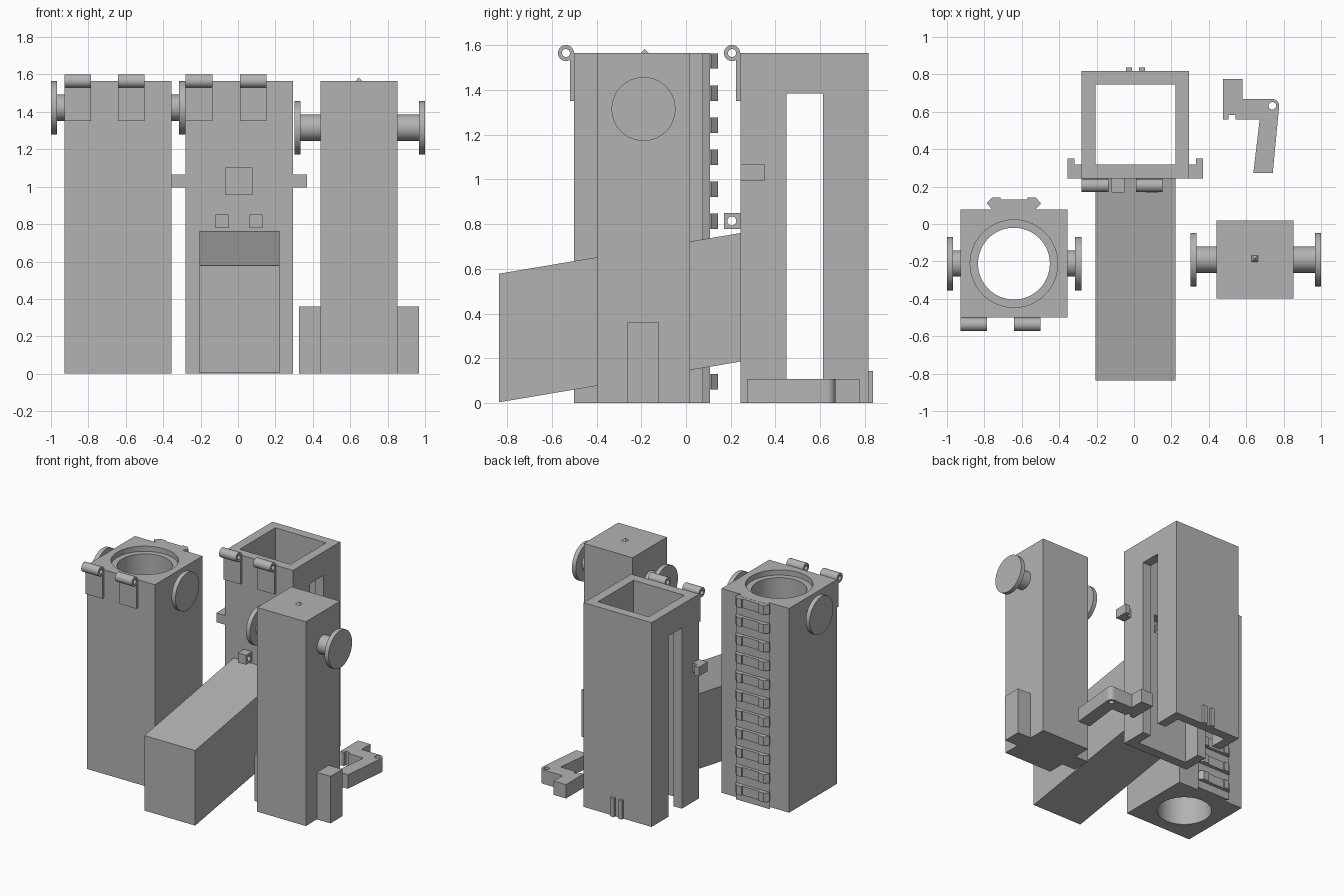
import bpy, bmesh, math
from mathutils import Vector

cube = bpy.data.objects.get("Cube")
if cube:
    bpy.data.objects.remove(cube, do_unlink=True)

grey = bpy.data.materials.new("plain_grey")
grey.use_nodes = True
grey.diffuse_color = (0.45, 0.45, 0.45, 1)
grey.node_tree.nodes["Principled BSDF"].inputs["Base Color"].default_value = (0.45, 0.45, 0.45, 1)

H = 1.565  # height of the three towers


def prism(name, outline, lo, hi, axis="z"):
    """Extrude a closed outline along an axis: (x, y) along z, (y, z) along x."""
    place = (lambda p, d: (p[0], p[1], d)) if axis == "z" else (lambda p, d: (d, p[0], p[1]))
    bm = bmesh.new()
    face = bm.faces.new([bm.verts.new(place(p, lo)) for p in outline])
    ext = bmesh.ops.extrude_face_region(bm, geom=[face])
    verts = [g for g in ext["geom"] if isinstance(g, bmesh.types.BMVert)]
    bmesh.ops.translate(bm, verts=verts, vec=Vector(place((0, 0), hi - lo)))
    bmesh.ops.recalc_face_normals(bm, faces=bm.faces)
    mesh = bpy.data.meshes.new(name)
    bm.to_mesh(mesh)
    bm.free()
    mesh.materials.append(grey)
    ob = bpy.data.objects.new(name, mesh)
    bpy.context.collection.objects.link(ob)
    return ob


def rect(a0, a1, b0, b1):
    return [(a0, b0), (a1, b0), (a1, b1), (a0, b1)]


def box(name, x0, x1, y0, y1, z0, z1):
    return prism(name, rect(x0, x1, y0, y1), z0, z1)


def circle(a, b, r, n=48):
    return [(a + r * math.cos(2 * math.pi * i / n), b + r * math.sin(2 * math.pi * i / n)) for i in range(n)]


def activate(ob):
    bpy.ops.object.select_all(action="DESELECT")
    ob.select_set(True)
    bpy.context.view_layer.objects.active = ob


def cut(ob, *cutters):
    for cutter in cutters:
        mod = ob.modifiers.new("cut", "BOOLEAN")
        mod.operation, mod.solver, mod.object = "DIFFERENCE", "EXACT", cutter
        activate(ob)
        bpy.ops.object.modifier_apply(modifier=mod.name)
        bpy.data.objects.remove(cutter, do_unlink=True)


def smooth(ob):
    activate(ob)
    bpy.ops.object.shade_smooth_by_angle(angle=math.radians(30))


def hinge(name, x0, wall_y):
    """Pivot tube at the top edge with its mounting plate below."""
    x1, y = x0 + 0.143, wall_y - 0.037
    tube = prism(name + "_tube", circle(y, H, 0.036, 32), x0, x1, "x")
    cut(tube, prism("bore", circle(y, H, 0.018, 32), x0 - 0.1, x1 + 0.1, "x"))
    smooth(tube)
    box(name + "_plate", x0, x1, wall_y - 0.019, wall_y, 1.35, H)


def trunnion(name, wall_x, end_x, y, z):
    """Round stem with a wide disc at its outer end."""
    inner = end_x - math.copysign(0.033, end_x - wall_x)
    smooth(prism(name + "_stem", circle(y, z, 0.07), *sorted((wall_x, inner)), "x"))
    smooth(prism(name + "_disc", circle(y, z, 0.143), *sorted((inner, end_x)), "x"))


# Bored tower with a counterbore at the top
bored = box("bored_tower", -0.928, -0.355, -0.5, 0.077, 0, H)
cut(bored,
    prism("bore", circle(-0.642, -0.212, 0.192, 64), -0.1, H + 0.1),
    prism("counterbore", circle(-0.642, -0.212, 0.234, 64), H - 0.04, H + 0.1))
smooth(bored)
trunnion("bored_tower_right", -0.928, -1.0, -0.212, 1.422)
trunnion("bored_tower_left", -0.355, -0.282, -0.212, 1.422)
for i, x in enumerate((-0.928, -0.642)):
    hinge(f"bored_tower_hinge_{i}", x, -0.5)

# Toothed rail on the back of the bored tower
c = -0.642
prism("rail_base", [(c - 0.115, 0.077), (c + 0.115, 0.077), (c + 0.143, 0.107), (c - 0.143, 0.107)], 0, H)
half = [(0.143, 0.107), (0.143, 0.113), (0.115, 0.143), (0.072, 0.143), (0.072, 0.132)]
tooth = [(c + x, y) for x, y in half] + [(c - x, y) for x, y in reversed(half)]
for k in range(11):
    z = 1.495 - 0.1435 * k
    prism(f"rail_tooth_{k}", tooth, z, z + 0.069)

# Hollow tower with slotted sides and a front window
hollow = box("hollow_tower", -0.28, 0.295, 0.243, 0.817, 0, H)
cut(hollow,
    box("shaft", -0.207, 0.223, 0.317, 0.747, -0.1, H + 0.1),
    box("side_slots", -0.5, 0.5, 0.45, 0.612, -0.1, 1.385),
    box("window", -0.067, 0.078, 0.1, 0.4, 0.957, 1.1))
for i, x in enumerate((-0.28, 0.01)):
    hinge(f"hollow_tower_hinge_{i}", x, 0.243)

# Hooked arms on the sides of the hollow tower
for side, name in ((-1, "right"), (1, "left")):
    arm = [(0.2875, 0.243), (0.362, 0.243), (0.362, 0.35), (0.325, 0.35), (0.325, 0.317), (0.2875, 0.317)]
    prism(f"{name}_hook_arm", [(0.0075 + side * x, y) for x, y in arm], 0.995, 1.066)

# Pierced lugs on the front and ribs on the back
for i, x in enumerate((-0.12, 0.062)):
    lug = box(f"front_lug_{i}", x, x + 0.07, 0.169, 0.243, 0.778, 0.85)
    cut(lug, prism("pin_hole", circle(0.205, 0.814, 0.02, 32), x - 0.1, x + 0.2, "x"))
    smooth(lug)
for i, x in enumerate((-0.042, 0.026)):
    box(f"back_rib_{i}", x, x + 0.032, 0.817, 0.837, 0, 0.143)

# Sloping block joined to the front of the hollow tower
prism("sloping_block", [(-0.837, 0.003), (0.243, 0.185), (0.243, 0.76), (-0.837, 0.578)], -0.207, 0.223, "x")

# Solid tower with discs, feet and a small peak
box("solid_tower", 0.44, 0.853, -0.397, 0.018, 0, H)
trunnion("solid_tower_right", 0.44, 0.301, -0.19, 1.315)
trunnion("solid_tower_left", 0.853, 1.0, -0.19, 1.315)
box("right_foot", 0.325, 0.44, -0.263, -0.12, 0, 0.36)
box("left_foot", 0.853, 0.968, -0.263, -0.12, 0, 0.36)
bpy.ops.mesh.primitive_cone_add(vertices=4, radius1=0.025, radius2=0, depth=0.018,
                                location=(0.646, -0.185, H + 0.009), rotation=(0, 0, math.pi / 4))
peak = bpy.context.object
peak.name = "top_peak"
peak.data.materials.append(grey)

# Bent lever lying on the ground, with a rounded pierced corner
corner = [(0.74 + 0.036 * math.cos(a), 0.632 + 0.036 * math.sin(a))
          for a in (math.pi / 2 - i * math.pi / 20 for i in range(12))]
lever = prism("bent_lever", [(0.475, 0.775), (0.58, 0.775), (0.58, 0.668)] + corner +
              [(0.742, 0.272), (0.638, 0.272), (0.672, 0.56), (0.543, 0.56), (0.543, 0.582),
               (0.506, 0.582), (0.506, 0.56), (0.475, 0.56)], 0, 0.107)
cut(lever, prism("pin_hole", circle(0.74, 0.632, 0.02, 32), -0.1, 0.3))
smooth(lever)
